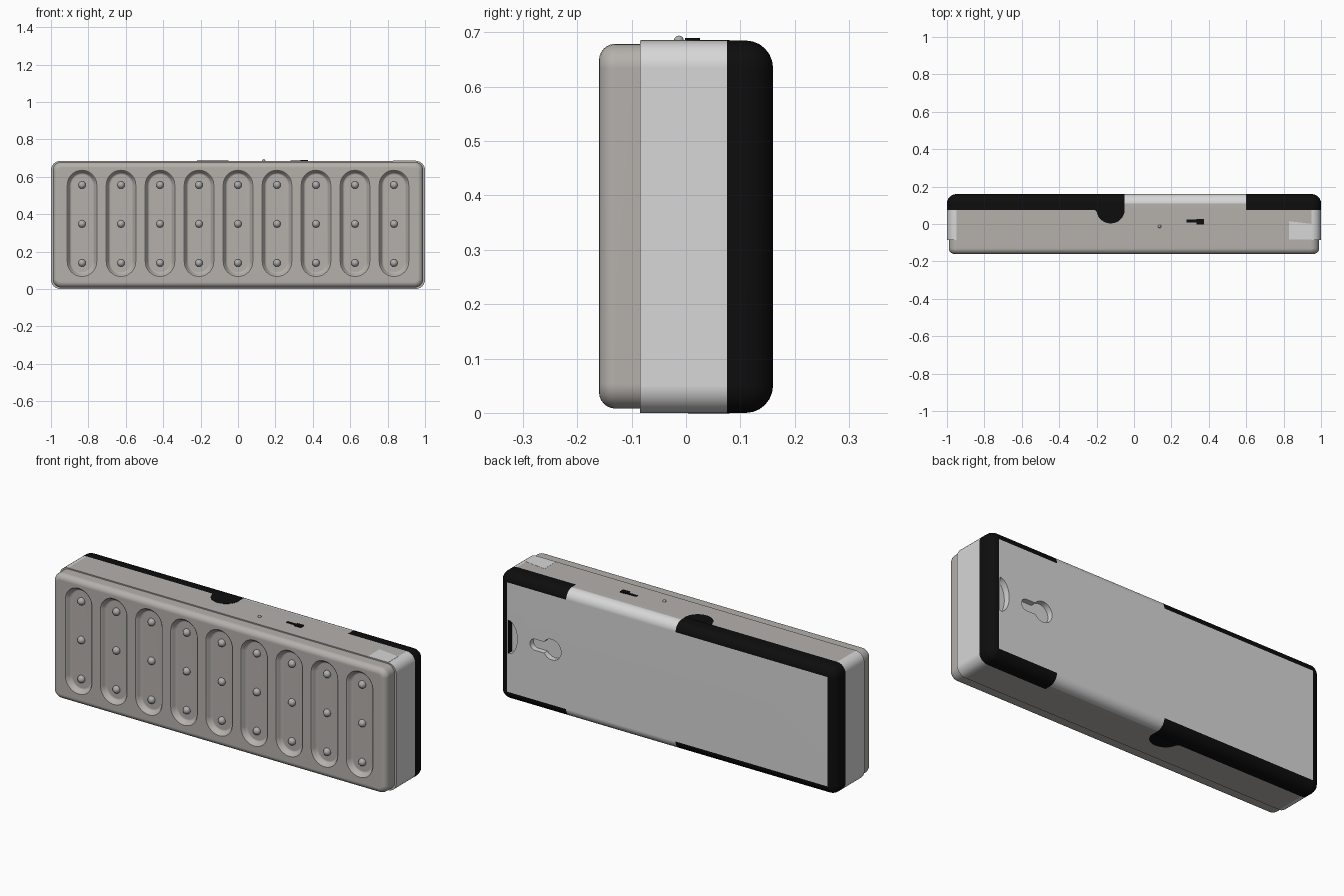
import bpy, bmesh, math
from mathutils import Matrix

if "Cube" in bpy.data.objects:
    bpy.data.objects.remove(bpy.data.objects["Cube"])

H = 0.685


def material(name, rgb):
    m = bpy.data.materials.new(name)
    m.diffuse_color = (*rgb, 1)
    m.use_nodes = True
    m.node_tree.nodes["Principled BSDF"].inputs["Base Color"].default_value = m.diffuse_color
    return m


beige = material("warm grey", (0.46, 0.44, 0.415))
light = material("light grey", (0.68, 0.68, 0.68))
black = material("black", (0.004, 0.004, 0.0045))
steel = material("stud grey", (0.42, 0.42, 0.42))


def rounded_rect(x0, x1, z0, z1, r, y, inset=0, n=6):
    """Ring of points in the xz plane; corner centres stay put when inset."""
    q = max(r - inset, 0.001)
    pts = []
    for k, (cx, cz) in enumerate([(x1 - r, z1 - r), (x0 + r, z1 - r), (x0 + r, z0 + r), (x1 - r, z0 + r)]):
        for i in range(n + 1):
            a = math.pi / 2 * (k + i / n)
            pts.append((cx + q * math.cos(a), y, cz + q * math.sin(a)))
    return pts


def add_loft(bm, rings):
    loops = [[bm.verts.new(p) for p in ring] for ring in rings]
    n = len(loops[0])
    for a, b in zip(loops, loops[1:]):
        for i in range(n):
            bm.faces.new((a[i], a[(i + 1) % n], b[(i + 1) % n], b[i]))
    bm.faces.new(loops[0][::-1])
    bm.faces.new(loops[-1])


def finish(name, bm, *mats):
    bmesh.ops.recalc_face_normals(bm, faces=bm.faces)
    me = bpy.data.meshes.new(name)
    bm.to_mesh(me)
    bm.free()
    ob = bpy.data.objects.new(name, me)
    bpy.context.collection.objects.link(ob)
    for m in mats:
        me.materials.append(m)
    return ob


def activate(ob):
    bpy.ops.object.select_all(action='DESELECT')
    ob.select_set(True)
    bpy.context.view_layer.objects.active = ob


def smooth(ob):
    activate(ob)
    bpy.ops.object.shade_smooth_by_angle(angle=math.radians(32))
    w = ob.modifiers.new("weighted normals", 'WEIGHTED_NORMAL')
    w.keep_sharp = True


def carve(ob, cutter):
    activate(ob)
    b = ob.modifiers.new("carve", 'BOOLEAN')
    b.operation, b.solver, b.object = 'DIFFERENCE', 'EXACT', cutter
    bpy.ops.object.modifier_apply(modifier=b.name)
    bpy.data.objects.remove(cutter)


def fillet(y, r, sign, n=6):
    """(y, inset) pairs of a quarter round ending at y."""
    return [(y - sign * r * (1 - math.sin(math.pi / 2 * i / n)),
             r * (1 - math.cos(math.pi / 2 * i / n))) for i in range(n + 1)]


# front cover with a rounded rim
bm = bmesh.new()
add_loft(bm, [rounded_rect(-0.99, 0.99, 0.008, 0.679, 0.045, y, s)
              for y, s in [(-0.08, 0)] + fillet(-0.16, 0.03, -1)])
cover = finish("front_cover", bm, beige)

# nine soft-edged slots carved in the cover
slot_x = [-0.834 + i * 0.2085 for i in range(9)]
bm = bmesh.new()
for x in slot_x:
    add_loft(bm, [rounded_rect(x - 0.08, x + 0.08, 0.066, 0.636, 0.0799, y, s, 10) for y, s in
                  [(-0.17, 0), (-0.16, 0.001), (-0.155, 0.007), (-0.145, 0.012), (-0.138, 0.017), (-0.134, 0.025)]])
carve(cover, finish("slot_cutter", bm))
smooth(cover)

# round studs, three per slot
bm = bmesh.new()
for x in slot_x:
    for z in (0.139, 0.348, 0.556):
        bmesh.ops.create_uvsphere(bm, u_segments=16, v_segments=10, radius=0.02,
                                  matrix=Matrix.Translation((x, -0.136, z)))
smooth(finish("studs", bm, steel))

# main body with rounded back edges
bm = bmesh.new()
add_loft(bm, [rounded_rect(-1, 1, 0, H, 0.05, y, s)
              for y, s in [(-0.085, 0), (0.075, 0)] + fillet(0.16, 0.05, 1)])
body = finish("body", bm, beige, light, black)

# keyhole and half-round finger notch in the back
bm = bmesh.new()
mid, R, w = 0.345, 0.055, 0.03
a0 = math.asin(w / R)
key = [(0.685 + R * math.cos(a), mid + R * math.sin(a))
       for a in [a0 + (2 * math.pi - 2 * a0) * i / 24 for i in range(25)]]
key += [(0.785 + w * math.cos(a), mid + w * math.sin(a))
        for a in [-math.pi / 2 + math.pi * i / 10 for i in range(11)]]
notch = [(0.945 + 0.055 * math.cos(a), mid + 0.09 * math.sin(a))
         for a in [math.pi / 2 + math.pi * i / 18 for i in range(19)]]
for outline, floor in ((key, 0.13), (notch, 0.125)):
    add_loft(bm, [[(x, y, z) for x, z in outline] for y in (floor, 0.2)])
carve(body, finish("back_cutter", bm))

# body colours: black wrap-around rim, light ends and back, warm top and bottom
bm = bmesh.new()
bm.from_mesh(body.data)
for px in (-0.05, 0.6):
    bmesh.ops.bisect_plane(bm, geom=bm.verts[:] + bm.edges[:] + bm.faces[:],
                           plane_co=(px, 0, 0), plane_no=(1, 0, 0))
for f in bm.faces:
    c, n = f.calc_center_median(), f.normal
    rim = abs(c.x) > 0.95 or not 0.05 < c.z < H - 0.05
    if c.y > 0.1597:
        f.material_index = 1
    elif c.y > 0.075 and rim:
        f.material_index = 2 if not -0.05 < c.x < 0.6 else (1 if c.y > 0.11 else 0)
    elif c.y > 0.1 and not rim:
        f.material_index = 2 if n.x < -0.95 and c.x > 0.94 else 1
    else:
        f.material_index = 1 if abs(c.x) > 0.95 else 0
bm.to_mesh(body.data)
bm.free()
smooth(body)


def plate(name, outline, z0, z1, mat):
    bm = bmesh.new()
    add_loft(bm, [[(x, y, z) for x, y in outline] for z in (z0, z1)])
    return finish(name, bm, mat)


def box(x0, x1, y0, y1):
    return [(x0, y0), (x1, y0), (x1, y1), (x0, y1)]


# half-round black tabs on the top and bottom
tab = [(-0.05, 0.08), (-0.22, 0.08), (-0.205, 0.072)]
tab += [(-0.125 + 0.075 * math.cos(a), 0.075 + 0.072 * math.sin(a))
        for a in [math.pi * (1.05 + 0.95 * i / 18) for i in range(19)]]
plate("top_tab", tab, H - 0.002, H + 0.001, black)
plate("bottom_tab", tab, -0.001, 0.002, black)

# light corner patch on the top
plate("corner_patch", [(0.83, -0.083), (0.951, -0.083), (0.951, 0.0), (0.83, 0.015)], H - 0.002, H + 0.0008, light)

# slide switch and its knob
plate("switch_plate", box(0.28, 0.345, 0.007, 0.023), H - 0.002, H + 0.002, black)
plate("switch_knob", box(0.335, 0.375, -0.002, 0.026), H - 0.002, H + 0.005, black)

# small indicator dome
bm = bmesh.new()
bmesh.ops.create_uvsphere(bm, u_segments=16, v_segments=10, radius=0.009,
                          matrix=Matrix.Translation((0.137, -0.013, H)))
smooth(finish("indicator", bm, steel))
